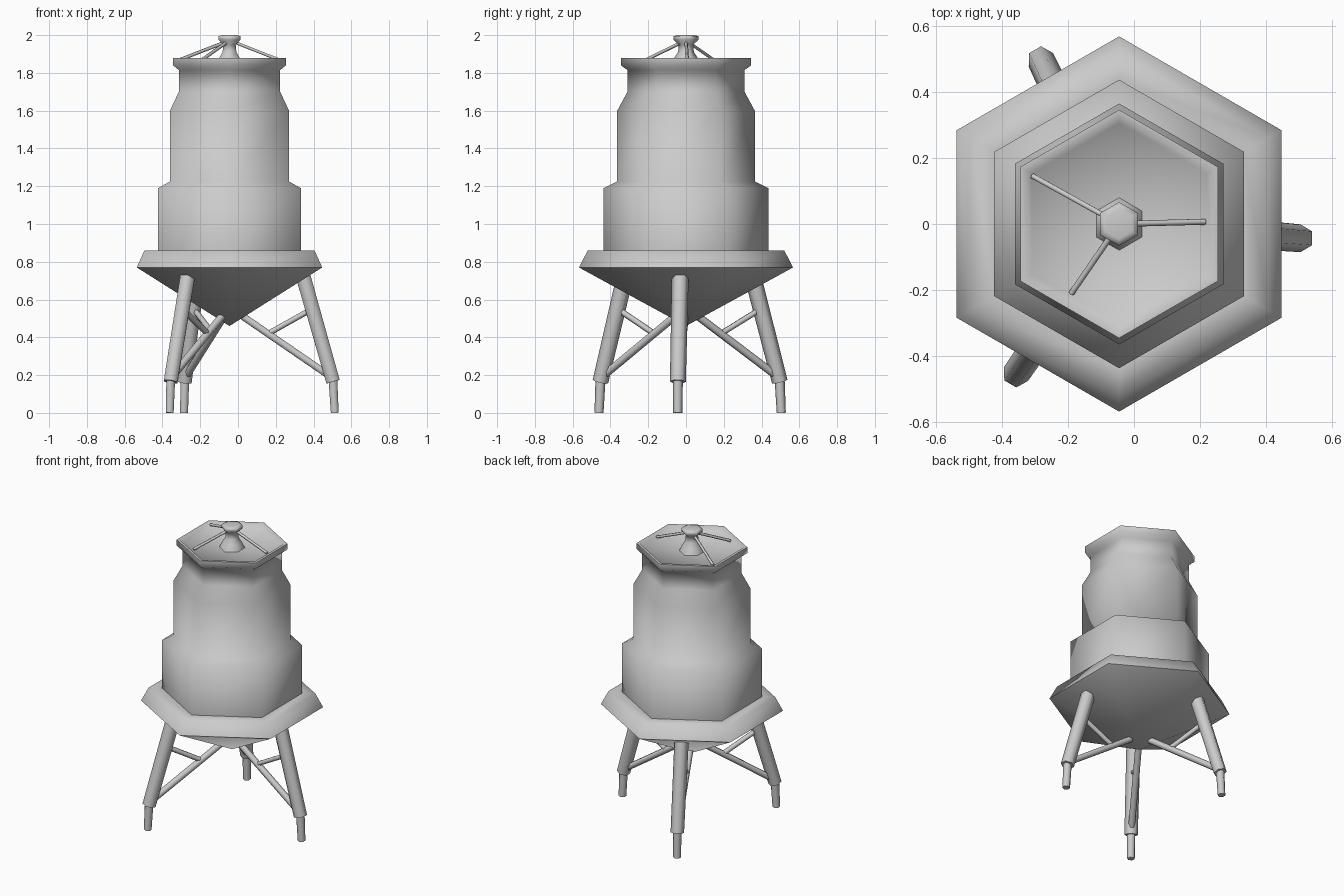
import bpy, bmesh, math
from mathutils import Vector

if "Cube" in bpy.data.objects:
    bpy.data.objects.remove(bpy.data.objects["Cube"], do_unlink=True)

CX = -0.045  # tower axis

grey = bpy.data.materials.new("plain grey")
grey.use_nodes = True
grey.diffuse_color = (0.6, 0.6, 0.6, 1)
grey.node_tree.nodes["Principled BSDF"].inputs["Base Color"].default_value = (0.6, 0.6, 0.6, 1)


def finish(name, bm, angle):
    bmesh.ops.remove_doubles(bm, verts=bm.verts, dist=1e-5)
    bmesh.ops.recalc_face_normals(bm, faces=bm.faces)
    mesh = bpy.data.meshes.new(name)
    bm.to_mesh(mesh)
    bm.free()
    mesh.materials.append(grey)
    obj = bpy.data.objects.new(name, mesh)
    bpy.context.collection.objects.link(obj)
    bpy.ops.object.select_all(action='DESELECT')
    obj.select_set(True)
    bpy.context.view_layer.objects.active = obj
    bpy.ops.object.shade_smooth_by_angle(angle=math.radians(angle))
    return obj


def hex_lathe(name, profile, angle=75):
    """Six-sided turned part from (radius, height) points, corners on the y axis."""
    bm = bmesh.new()
    verts = [bm.verts.new((CX, r, z)) for r, z in profile]
    edges = [bm.edges.new(pair) for pair in zip(verts, verts[1:])]
    bmesh.ops.spin(bm, geom=verts + edges, cent=(CX, 0, 0), axis=(0, 0, 1),
                   angle=math.tau, steps=6, use_merge=True)
    return finish(name, bm, angle)


def strut(name, a, b, r1, r2=None, sides=6, angle=75):
    """Tapered rod from a to b."""
    a, b = Vector(a), Vector(b)
    bm = bmesh.new()
    bmesh.ops.create_cone(bm, cap_ends=True, segments=sides, radius1=r1,
                          radius2=r2 or r1, depth=(b - a).length)
    bmesh.ops.rotate(bm, verts=bm.verts, cent=(0, 0, 0),
                     matrix=Vector((0, 0, 1)).rotation_difference(b - a).to_matrix())
    bmesh.ops.translate(bm, verts=bm.verts, vec=(a + b) / 2)
    return finish(name, bm, angle)


def polar(r, degrees, z):
    t = math.radians(degrees)
    return (CX + r * math.cos(t), r * math.sin(t), z)


# Tank: cone bottom, sloping skirt, stepped drum, neck, and dished cap
hex_lathe("tank_body", [
    (0, 0.46), (0.567, 0.77), (0.52, 0.86), (0.436, 0.86), (0.436, 1.19),
    (0.364, 1.225), (0.364, 1.60), (0.31, 1.70), (0.31, 1.815),
    (0.345, 1.84), (0.345, 1.88), (0.325, 1.88), (0.305, 1.86), (0, 1.835)])

# Finial on the cap
hex_lathe("cap_finial", [
    (0, 1.83), (0.08, 1.84), (0.062, 1.88), (0.042, 1.91), (0.038, 1.95),
    (0.066, 1.975), (0.066, 1.995), (0.045, 2.0), (0, 2.0)])

# Stay rods from the finial to the cap floor
for i, (r, deg) in enumerate([(0.26, 1.5), (0.30, 151), (0.255, 235.5)]):
    strut(f"cap_stay_{i + 1}", polar(0.02, deg, 1.965), polar(r, deg, 1.87), 0.009)

# Three legs, each with a foot, a long brace and a short tie
for name, deg in [("left", -4.5), ("back", 115.5), ("front", 235.5)]:
    strut(name + "_foot", polar(0.559, deg, 0), polar(0.548, deg, 0.20), 0.024, 0.027)
    strut(name + "_leg", polar(0.55, deg, 0.165), polar(0.385, deg, 0.745), 0.042, 0.045)
    strut(name + "_brace", polar(0.54, deg, 0.19), polar(0.05, deg, 0.525), 0.021)
    strut(name + "_tie", polar(0.43, deg, 0.545), polar(0.215, deg, 0.425), 0.016)
